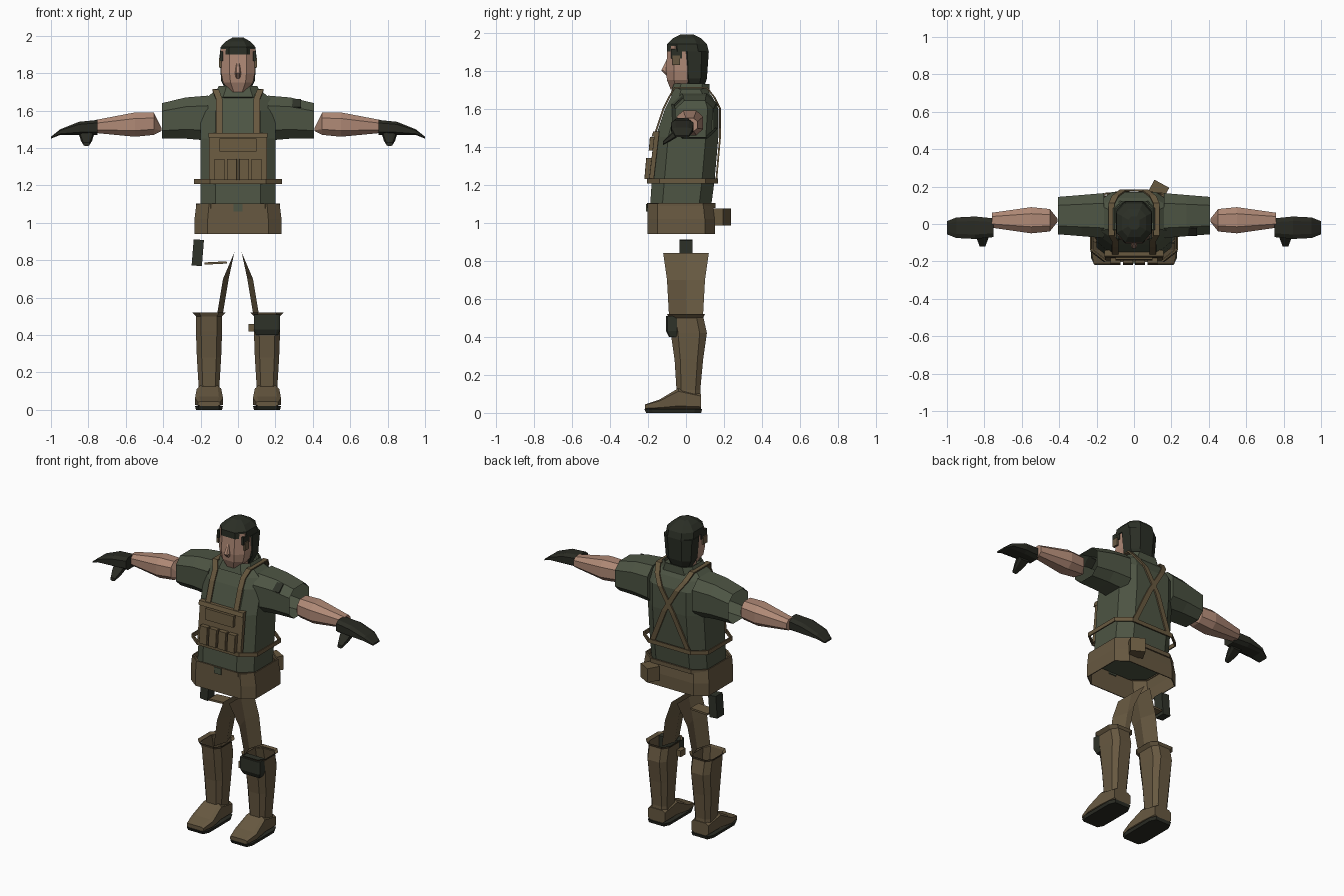
import bpy, bmesh
from mathutils import Vector

if "Cube" in bpy.data.objects:
    bpy.data.objects.remove(bpy.data.objects["Cube"])


def material(name, red, green, blue):
    mat = bpy.data.materials.new(name)
    mat.use_nodes = True
    color = (red, green, blue, 1)
    mat.diffuse_color = color
    mat.node_tree.nodes["Principled BSDF"].inputs["Base Color"].default_value = color
    return mat


SHIRT = material("shirt green", .075, .09, .057)
TROUSER = material("trouser brown", .135, .098, .052)
WEBBING = material("webbing tan", .14, .1, .05)
SKIN = material("skin", .43, .25, .18)
HAIR = material("hair", .024, .028, .019)
GLOVE = material("glove black", .023, .024, .017)
OLIVE = material("dark olive", .028, .032, .022)
EAR = material("ear shade", .14, .1, .055)


def finish(name, mesh, mat, thickness=0):
    bmesh.ops.recalc_face_normals(mesh, faces=mesh.faces)
    data = bpy.data.meshes.new(name)
    mesh.to_mesh(data)
    mesh.free()
    data.materials.append(mat)
    part = bpy.data.objects.new(name, data)
    bpy.context.collection.objects.link(part)
    if thickness:
        solid = part.modifiers.new("thickness", "SOLIDIFY")
        solid.thickness = thickness
        solid.offset = 0
    return part


def outline(half, low, high, corner):
    """Rectangle with cut corners, as (side, height) pairs."""
    middle, reach = (low + high) / 2, (high - low) / 2
    shape = [(-corner, -1), (corner, -1), (1, -corner), (1, corner),
             (corner, 1), (-corner, 1), (-1, corner), (-1, -corner)]
    return [(half * side, middle + reach * up) for side, up in shape]


def loft(name, axis, rows, mat, centre=0, corner=.6, start=True, end=True, flip=1, thickness=0):
    """Skin cut-corner outlines; each row is position, half width, low, high."""
    place = {
        "x": lambda along, side, up: (along * flip, side + centre, up),
        "y": lambda along, side, up: (side + centre, along, up),
        "z": lambda along, side, up: (side + centre, up, along),
    }[axis]
    mesh = bmesh.new()
    rings = []
    for along, half, low, high in rows:
        points = outline(half, low, high, corner)
        rings.append([mesh.verts.new(place(along, side, up)) for side, up in points])
    for lower, upper in zip(rings, rings[1:]):
        for i in range(len(lower)):
            mesh.faces.new((lower[i - 1], lower[i], upper[i], upper[i - 1]))
    if start:
        mesh.faces.new(rings[0])
    if end:
        mesh.faces.new(rings[-1])
    return finish(name, mesh, mat, thickness)


def sheet(name, rows, mat, thickness=0):
    """Open surface through rows of points."""
    mesh = bmesh.new()
    grid = [[mesh.verts.new(point) for point in row] for row in rows]
    for lower, upper in zip(grid, grid[1:]):
        for i in range(len(lower) - 1):
            mesh.faces.new((lower[i], lower[i + 1], upper[i + 1], upper[i]))
    return finish(name, mesh, mat, thickness)


def box(name, centre, size, mat, turn=(0, 0, 0)):
    mesh = bmesh.new()
    bmesh.ops.create_cube(mesh, size=1)
    bmesh.ops.scale(mesh, vec=size, verts=mesh.verts)
    part = finish(name, mesh, mat)
    part.location = centre
    part.rotation_euler = turn
    return part


def band(name, height, half, front, back, mat):
    rows = [(height + step, half, front, back) for step in (-.013, .013)]
    return loft(name, "z", rows, mat, corner=.65, start=False, end=False, thickness=.009)


# Shirt and collar
TORSO = [(1.07, .2, -.19, .13), (1.22, .2, -.18, .15), (1.45, .2, -.16, .17),
         (1.6, .2, -.11, .17), (1.66, .18, -.08, .14), (1.7, .13, -.06, .11)]
loft("shirt", "z", TORSO, SHIRT)
loft("collar", "z", [(1.67, .13, -.08, .12), (1.73, .1, -.06, .12)], SHIRT,
     start=False, end=False, thickness=.008)


def torso_depth(height, column):
    """Depth of the shirt's front or back surface at a height."""
    for lower, upper in zip(TORSO, TORSO[1:]):
        if height <= upper[0]:
            blend = (height - lower[0]) / (upper[0] - lower[0])
            return lower[column] + blend * (upper[column] - lower[column])
    return TORSO[-1][column]


def front(height):
    return torso_depth(height, 2)


def back(height):
    return torso_depth(height, 3)


def vest_plate(name, centre, half, bottom, top, depth):
    """Block lying on the chest, following its slope."""
    rows = [(height, half, front(height) - depth, front(height) + .01) for height in (bottom, top)]
    return loft(name, "z", rows, WEBBING, centre=centre, corner=.95)


# Head
loft("neck", "z", [(1.66, .06, -.04, .08), (1.76, .06, -.05, .08)], SKIN)
loft("face", "z", [(1.7, .045, -.08, .02), (1.75, .08, -.1, .05), (1.8, .09, -.105, .06),
                   (1.93, .09, -.097, .06)], SKIN, corner=.5)
loft("nose", "z", [(1.77, .012, -.1, -.07), (1.8, .016, -.13, -.07), (1.86, .008, -.1, -.07)], SKIN)
loft("hair_back", "z", [(1.7, .06, 0, .09), (1.76, .09, -.02, .11), (1.9, .1, -.03, .12)],
     HAIR, corner=.5)
loft("hair_top", "z", [(1.9, .097, -.1, .12), (1.94, .093, -.1, .11), (1.97, .065, -.07, .08),
                       (1.99, .03, -.03, .04)], HAIR, corner=.5)

# Hips, buckle and back pouch
loft("hips", "z", [(.94, .23, -.2, .15), (1.02, .23, -.2, .15), (1.1, .22, -.2, .14)], TROUSER,
     corner=.7, start=False, end=False, thickness=.006)
band("waistband", 1.09, .22, -.2, .15, TROUSER)
box("buckle", (0, -.2, 1.08), (.05, .02, .04), SHIRT)
box("hip_pouch", (.13, .18, 1.03), (.09, .08, .09), WEBBING, turn=(0, 0, -.5))

# Load vest
band("belt", 1.22, .23, -.2, .165, WEBBING)
vest_plate("vest_panel", 0, .155, 1.22, 1.48, .015)
vest_plate("vest_top_bar", 0, .158, 1.455, 1.48, .022)
vest_plate("chest_pouch", 0, .1, 1.38, 1.45, .03)
for slot in range(4):
    vest_plate("magazine_pouch", (slot - 1.5) * .066, .027, 1.23, 1.34, .04)

# Holster with its strap, sleeve badge and knee pad
box("holster", (-.215, 0, .84), (.055, .07, .14), OLIVE, turn=(0, .08, 0))
box("thigh_strap", (-.12, 0, .785), (.12, .08, .012), WEBBING, turn=(0, -.05, 0))
box("sleeve_badge", (.305, -.04, 1.637), (.065, .008, .06), OLIVE, turn=(-.8, 0, 0))
loft("knee_pad", "z", [(.4, .06, -.09, -.04), (.43, .07, -.105, -.04), (.51, .07, -.105, -.04)],
     OLIVE, centre=.155, corner=.8)
box("knee_pad_strap", (.08, -.05, .44), (.05, .05, .04), WEBBING)


def vest_strap(name, side):
    """Ribbon up the chest, over the shoulder and crossing the back."""
    gap = .009
    path = [(.1, front(height) - gap, height) for height in (1.47, 1.6, 1.66)]
    path += [(.12, front(1.7), 1.71), (.12, back(1.7), 1.71)]
    path += [(across, back(height) + gap, height)
             for across, height in ((.1, 1.66), (.06, 1.6), (-.03, 1.45), (-.13, 1.22))]
    half = Vector((.017, 0, 0))
    centres = [Vector((across * side, depth, height)) for across, depth, height in path]
    sheet(name, [(point - half, point + half) for point in centres], WEBBING, gap)


def thigh_shell(name, side, top, bottom):
    """Inner thigh plate, its edges bowed outward; rows are height, x, bow, depth."""
    rows = []
    for height, inner, bow, depth in (top, bottom):
        outer = (inner + bow) * side
        rows.append([(outer, -depth, height), (inner * side, 0, height), (outer, depth, height)])
    sheet(name, rows, TROUSER)


for label, side in (("left", 1), ("right", -1)):
    vest_strap(label + "_vest_strap", side)
    box(label + "_ear", (.095 * side, -.052, 1.855), (.014, .04, .05), EAR)
    box(label + "_sideburn", (.088 * side, -.05, 1.89), (.015, .06, .05), HAIR)

    # Arm
    loft(label + "_sleeve", "x", [(.16, .12, 1.44, 1.68), (.28, .11, 1.45, 1.67), (.405, .1, 1.45, 1.64)],
         SHIRT, centre=.045, corner=.55, end=False, flip=side)
    loft(label + "_forearm", "x", [(.41, .01, 1.49, 1.51), (.45, .06, 1.47, 1.59),
                                   (.55, .07, 1.46, 1.59), (.76, .04, 1.48, 1.55)],
         SKIN, centre=.02, corner=.5, flip=side)
    loft(label + "_glove", "x", [(.75, .05, 1.47, 1.55), (.85, .06, 1.47, 1.54),
                                 (.95, .055, 1.47, 1.5), (1, .035, 1.45, 1.46)],
         GLOVE, centre=-.02, flip=side)
    loft(label + "_thumb", "y", [(-.03, .04, 1.46, 1.52), (-.08, .03, 1.43, 1.47), (-.12, .015, 1.41, 1.43)],
         GLOVE, centre=.81 * side)

    # Inner thigh
    thigh_shell(label + "_upper_thigh", side, (.84, .02, 0, .12), (.7, .05, .03, .1))
    thigh_shell(label + "_lower_thigh", side, (.7, .05, .03, .1), (.52, .08, .03, .09))

    # Lower leg and boot
    middle = .155 * side
    loft(label + "_shin", "z", [(.06, .06, -.06, .08), (.12, .055, -.05, .075), (.28, .065, -.06, .09),
                                (.42, .07, -.08, .11), (.51, .07, -.09, .09)],
         TROUSER, centre=middle, end=False)
    loft(label + "_knee_rim", "z", [(.5, .07, -.09, .09), (.52, .09, -.1, .1)],
         TROUSER, centre=middle, start=False, end=False)
    loft(label + "_boot", "y", [(-.215, .06, .02, .045), (-.14, .075, .02, .07),
                                (-.04, .065, .02, .13), (.08, .06, .02, .1)],
         TROUSER, centre=middle, corner=.7)
    loft(label + "_sole", "z", [(0, .07, -.21, .08), (.02, .075, -.22, .085)],
         GLOVE, centre=middle, corner=.75)
